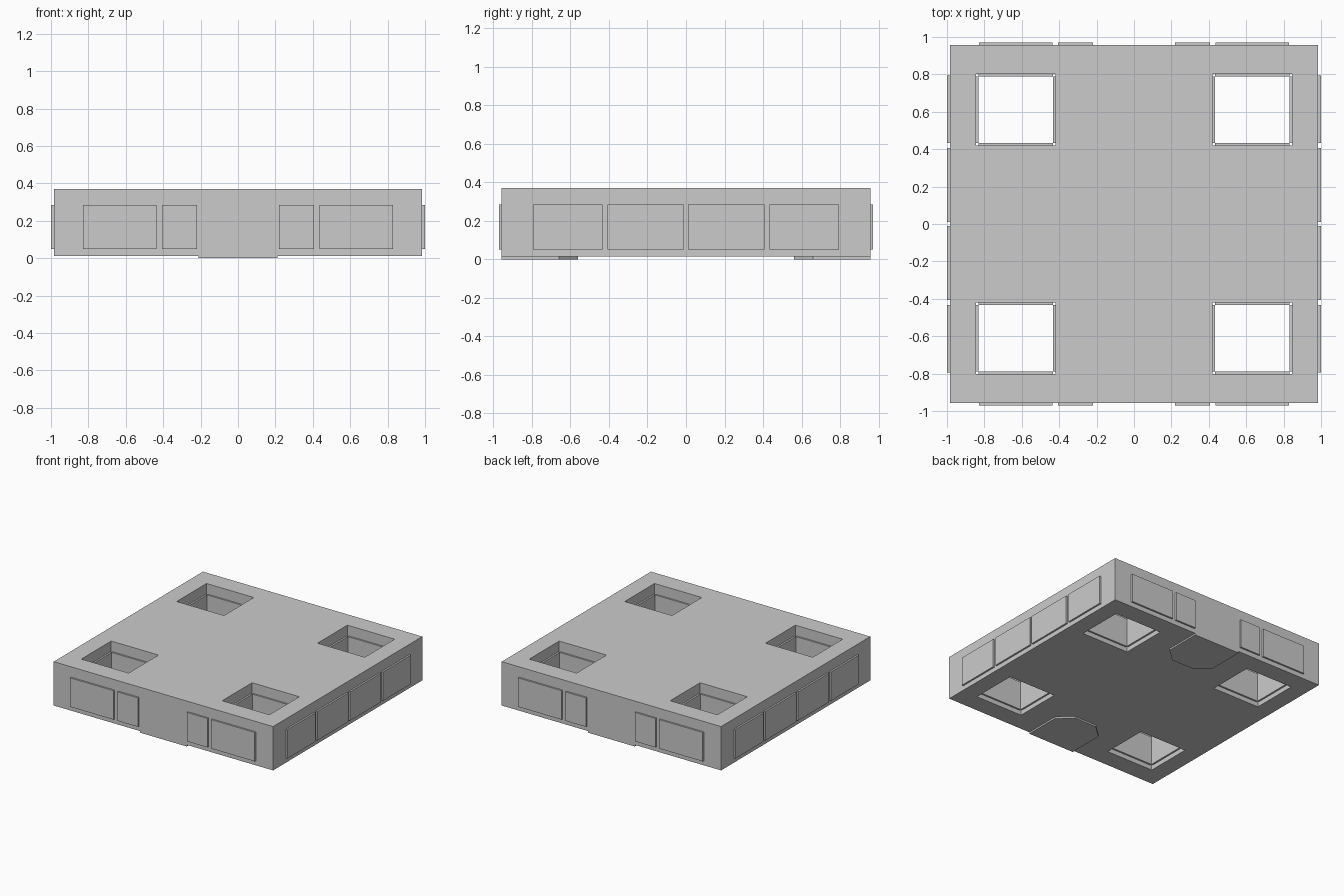
import bpy, bmesh

if "Cube" in bpy.data.objects:
    bpy.data.objects.remove(bpy.data.objects["Cube"])

X, Y = 0.985, 0.957            # outer wall half sizes
Z0, Z1 = 0.013, 0.369          # slab bottom and roof
HX, HY = (0.42, 0.845), (0.42, 0.803)   # courtyard openings
PZ = (0.05, 0.285)             # panel heights
T = 0.014                      # panel thickness


def finish(name, bm):
    bmesh.ops.recalc_face_normals(bm, faces=bm.faces)
    me = bpy.data.meshes.new(name)
    bm.to_mesh(me)
    bm.free()
    ob = bpy.data.objects.new(name, me)
    bpy.context.collection.objects.link(ob)
    return ob


def box(bm, xs, ys, zs):
    v = [bm.verts.new((x, y, z)) for x in xs for y in ys for z in zs]
    for f in ((0, 1, 3, 2), (4, 6, 7, 5), (0, 4, 5, 1),
              (2, 3, 7, 6), (0, 2, 6, 4), (1, 5, 7, 3)):
        bm.faces.new([v[i] for i in f])


def flip(r, s):
    return tuple(sorted(s * a for a in r))


# Slab with four courtyards: a cell grid with the courtyard cells left out
gx = [-X, -HX[1], -HX[0], HX[0], HX[1], X]
gy = [-Y, -HY[1], -HY[0], HY[0], HY[1], Y]
bm = bmesh.new()
for i in range(5):
    for j in range(5):
        if not (i in (1, 3) and j in (1, 3)):
            bm.faces.new([bm.verts.new((gx[a], gy[b], Z0)) for a, b in
                          ((i, j), (i + 1, j), (i + 1, j + 1), (i, j + 1))])
bmesh.ops.remove_doubles(bm, verts=bm.verts, dist=1e-5)
ext = bmesh.ops.extrude_face_region(bm, geom=bm.faces[:], use_keep_orig=True)
up = [g for g in ext["geom"] if isinstance(g, bmesh.types.BMVert)]
bmesh.ops.translate(bm, verts=up, vec=(0, 0, Z1 - Z0))
bmesh.ops.dissolve_limit(bm, angle_limit=0.01, verts=bm.verts, edges=bm.edges)
finish("building_slab", bm)

# Window panels on the front and back walls
bm = bmesh.new()
for s in (-1, 1):
    for m in (-1, 1):
        for r in ((0.22, 0.405), (0.437, 0.83)):
            box(bm, flip(r, m), flip((Y, Y + T), s), PZ)
finish("front_back_panels", bm)

# Window panels on the left and right walls
bm = bmesh.new()
for s in (-1, 1):
    for m in (-1, 1):
        for r in ((0.011, 0.407), (0.433, 0.793)):
            box(bm, flip((X, X + T), s), flip(r, m), PZ)
finish("side_panels", bm)

# Window panels lining each courtyard, open at the corners
bm = bmesh.new()
for s in (-1, 1):
    for m in (-1, 1):
        xi = flip((HX[0] + T, HX[1] - T), s)
        yi = flip((HY[0] + T, HY[1] - T), m)
        for r in ((HX[0], HX[0] + T), (HX[1] - T, HX[1])):
            box(bm, flip(r, s), yi, PZ)
        for r in ((HY[0], HY[0] + T), (HY[1] - T, HY[1])):
            box(bm, xi, flip(r, m), PZ)
finish("courtyard_panels", bm)

# Entrance pads under the front and back edges
pad = [(-0.21, Y), (-0.21, 0.66), (-0.1, 0.56), (0.1, 0.56), (0.21, 0.66), (0.21, Y)]
for s, name in ((-1, "front_entrance_pad"), (1, "back_entrance_pad")):
    bm = bmesh.new()
    f = bm.faces.new([bm.verts.new((x, s * y, 0)) for x, y in pad])
    e = bmesh.ops.extrude_face_region(bm, geom=[f], use_keep_orig=True)
    bmesh.ops.translate(bm, vec=(0, 0, Z0),
                        verts=[g for g in e["geom"] if isinstance(g, bmesh.types.BMVert)])
    finish(name, bm)
